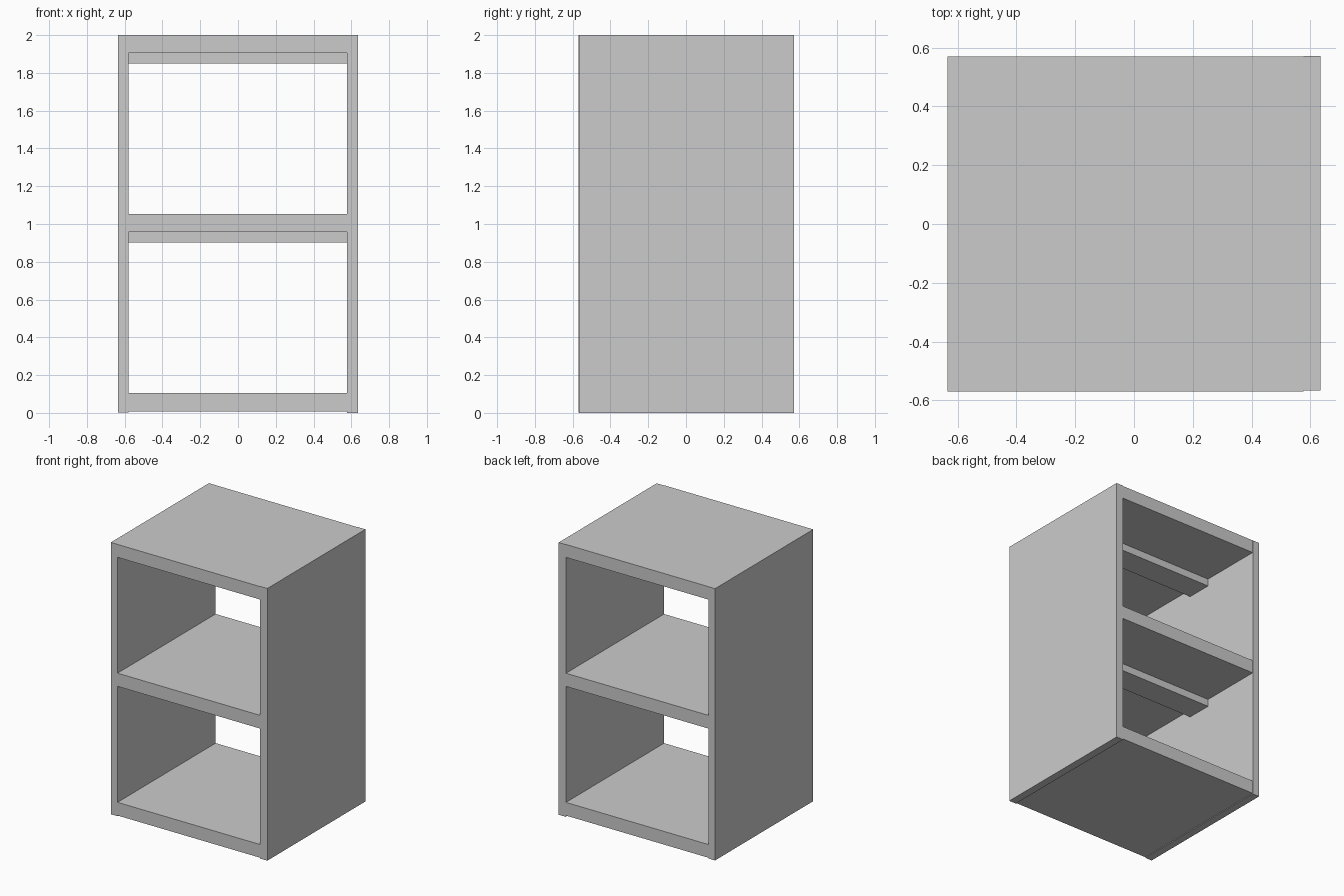
import bpy

if "Cube" in bpy.data.objects:
    bpy.data.objects.remove(bpy.data.objects["Cube"])


def box(name, x, y, z):
    """Box spanning the given (min, max) ranges."""
    bpy.ops.mesh.primitive_cube_add(size=1)
    ob = bpy.context.object
    ob.name = name
    ob.location = [(a + b) / 2 for a, b in (x, y, z)]
    ob.scale = [b - a for a, b in (x, y, z)]
    bpy.ops.object.transform_apply(location=True, rotation=False, scale=True)
    return ob


INNER_L, INNER_R = -0.58, 0.577

# Side panels, the right one set back a hair
box("left_panel", (-0.635, INNER_L), (-0.57, 0.57), (0.003, 2.0))
box("right_panel", (INNER_R, 0.635), (-0.567, 0.572), (0.0, 2.0))

# Bottom, middle and top boards
for name, z in (("bottom_board", 0.008), ("middle_shelf", 0.957), ("top_board", 1.905)):
    top = min(z + 0.097, 2.0)
    box(name, (INNER_L, INNER_R), (-0.57, 0.569), (z, top))

# Support rails centred under the middle and top boards
for name, z in (("middle_rail", 0.957), ("top_rail", 1.905)):
    box(name, (INNER_L, INNER_R), (-0.095, 0.095), (z - 0.054, z))
